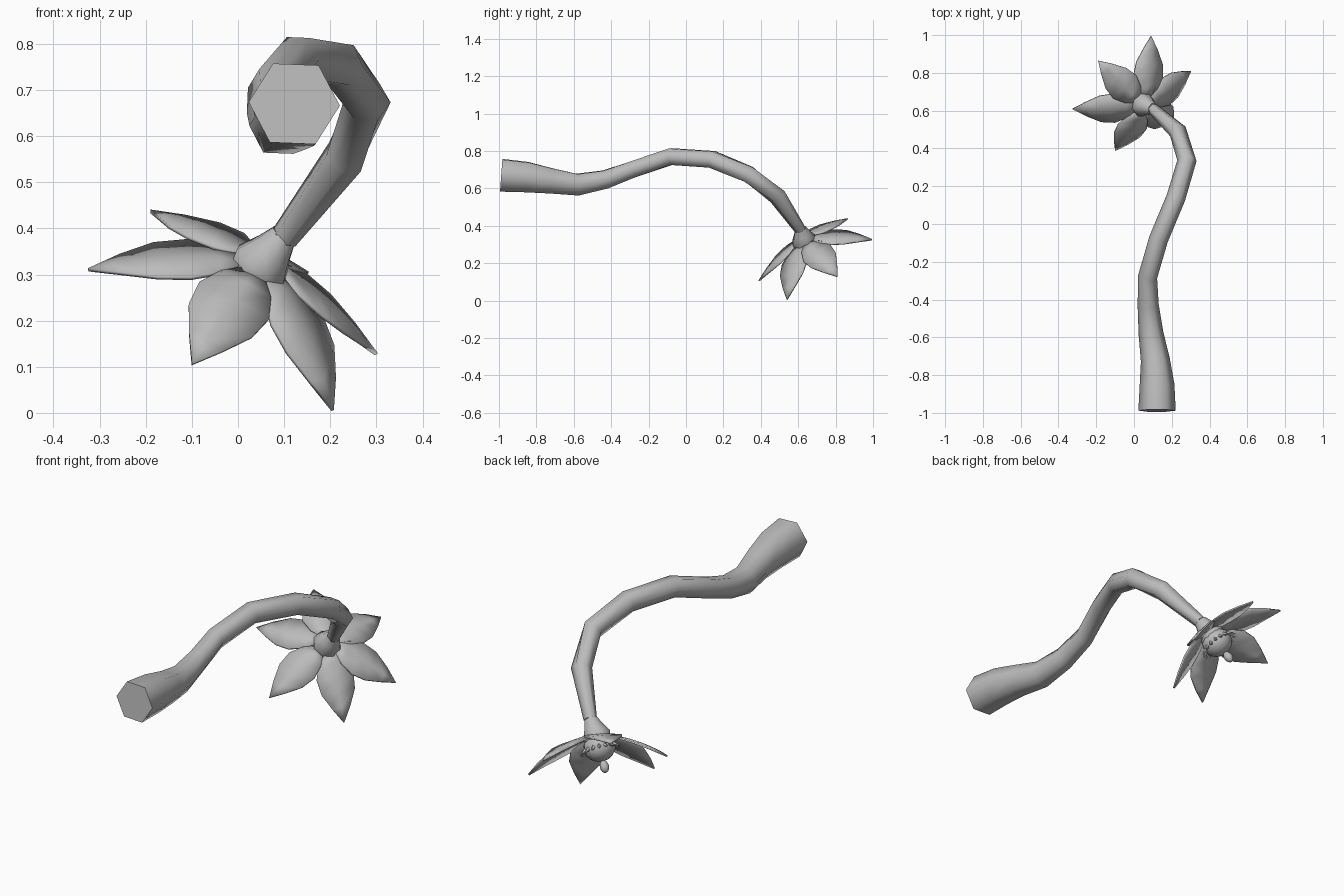
import bpy, bmesh, math
from mathutils import Vector, Matrix

cube = bpy.data.objects.get("Cube")
if cube:
    bpy.data.objects.remove(cube)

grey = bpy.data.materials.new("plain grey")
grey.use_nodes = True
colour = (0.5, 0.5, 0.5, 1)
grey.diffuse_color = colour
grey.node_tree.nodes["Principled BSDF"].inputs["Base Color"].default_value = colour


def finish(name, bm, angle=50):
    bmesh.ops.recalc_face_normals(bm, faces=bm.faces)
    mesh = bpy.data.meshes.new(name)
    bm.to_mesh(mesh)
    bm.free()
    obj = bpy.data.objects.new(name, mesh)
    bpy.context.collection.objects.link(obj)
    mesh.materials.append(grey)
    bpy.ops.object.select_all(action="DESELECT")
    obj.select_set(True)
    bpy.context.view_layer.objects.active = obj
    bpy.ops.object.shade_smooth_by_angle(angle=math.radians(angle))
    return obj


def tube(name, stations, sides):
    """Loft polygon rings along (x, y, z, radius) stations."""
    bm = bmesh.new()
    pts = [Vector(s[:3]) for s in stations]
    rings = []
    for i, p in enumerate(pts):
        tangent = (pts[min(i + 1, len(pts) - 1)] - pts[max(i - 1, 0)]).normalized()
        side = tangent.cross(Vector((0, 0, 1))).normalized()
        up = side.cross(tangent)
        ring = []
        for k in range(sides):
            a = math.tau * k / sides - 0.04
            ring.append(bm.verts.new(p + stations[i][3] * (side * math.cos(a) + up * math.sin(a))))
        rings.append(ring)
    for a, b in zip(rings, rings[1:]):
        for k in range(sides):
            n = (k + 1) % sides
            bm.faces.new((a[k], a[n], b[n], b[k]))
    bm.faces.new(rings[0])
    bm.faces.new(rings[-1])
    return finish(name, bm, 62)


# Curving six-sided stem, thick at the cut end
tube("stem", [
    (0.122, -0.988, 0.67, 0.099), (0.122, -0.85, 0.66, 0.092),
    (0.113, -0.72, 0.64, 0.077), (0.09, -0.58, 0.62, 0.066),
    (0.075, -0.43, 0.648, 0.056), (0.072, -0.28, 0.703, 0.051),
    (0.13, -0.08, 0.77, 0.051), (0.222, 0.14, 0.755, 0.051),
    (0.28, 0.335, 0.675, 0.051), (0.232, 0.49, 0.555, 0.048),
    (0.1, 0.61, 0.38, 0.031)], 6)

# Flower frame: the hub lies just below the neck; petals open round petal_axis
neck = Vector((0.1, 0.61, 0.385))
hub = Vector((0.048, 0.632, 0.318))
petal_axis = Vector((-0.376, 0.42, -0.824)).normalized()
centre_axis = Vector((-0.5, 0.3, -0.81)).normalized()
turn = centre_axis.to_track_quat("Z", "Y").to_matrix().to_4x4()


# Flared cup joining the stem to the petals
tube("flower_cup", [(*neck.lerp(hub, t), r) for t, r in
                    ((0, 0.031), (0.45, 0.046), (0.95, 0.068), (1.25, 0.06))], 8)


def petal(name, tip):
    """Pointed leaf shape from the hub to the tip, slightly cupped."""
    out = tip - hub
    out = (out - petal_axis * out.dot(petal_axis)).normalized()
    start = hub + out * 0.05
    span = tip - start
    side = petal_axis.cross(out)
    back = side.cross(span).normalized()
    if back.dot(petal_axis) > 0:
        back.negate()
    bm = bmesh.new()
    rows = []
    for t, w in ((0, 0.028), (0.13, 0.062), (0.33, 0.086), (0.55, 0.078), (0.78, 0.042)):
        mid = start + span * t + back * 0.016 * math.sin(math.pi * t)
        rows.append([bm.verts.new(mid + side * w * s - back * 0.07 * w * abs(s))
                     for s in (-1, 0, 1)])
    for a, b in zip(rows, rows[1:]):
        for k in (0, 1):
            bm.faces.new((a[k], a[k + 1], b[k + 1], b[k]))
    end = bm.verts.new(tip)
    for k in (0, 1):
        bm.faces.new((rows[-1][k], rows[-1][k + 1], end))
    obj = finish(name, bm)
    shell = obj.modifiers.new("thickness", "SOLIDIFY")
    shell.thickness = 0.008
    shell.offset = 0


tips = [(-0.19, 0.865, 0.437), (-0.325, 0.61, 0.31), (-0.1, 0.39, 0.105),
        (0.205, 0.54, 0.005), (0.3, 0.81, 0.127), (0.09, 0.995, 0.325)]
for i, tip in enumerate(tips):
    petal(f"petal_{i + 1}", Vector(tip))


def ball(name, centre, radius, stretch):
    bm = bmesh.new()
    bmesh.ops.create_uvsphere(bm, u_segments=12, v_segments=8, radius=radius,
                              matrix=Matrix.Translation(centre) @ turn @ Matrix.Diagonal((1, 1, stretch, 1)))
    finish(name, bm)


# Rounded centre with a small bud hanging from it
middle = hub + centre_axis * 0.05
ball("flower_centre", middle, 0.074, 0.9)
ball("centre_bud", middle + centre_axis * 0.092, 0.021, 1.4)

# Ring of small pointed stamens round the centre
bm = bmesh.new()
count = 16
for k in range(count):
    spin = Matrix.Rotation(math.tau * k / count, 4, "Z")
    lean = Matrix.Rotation(math.radians(60), 4, "Y")
    place = (Matrix.Translation(middle + centre_axis * 0.012) @ turn @ spin
             @ Matrix.Translation((0.083, 0, 0)) @ lean)
    bmesh.ops.create_cone(bm, cap_ends=True, segments=4, radius1=0.011, radius2=0,
                          depth=0.036, matrix=place)
finish("stamens", bm, 30)
